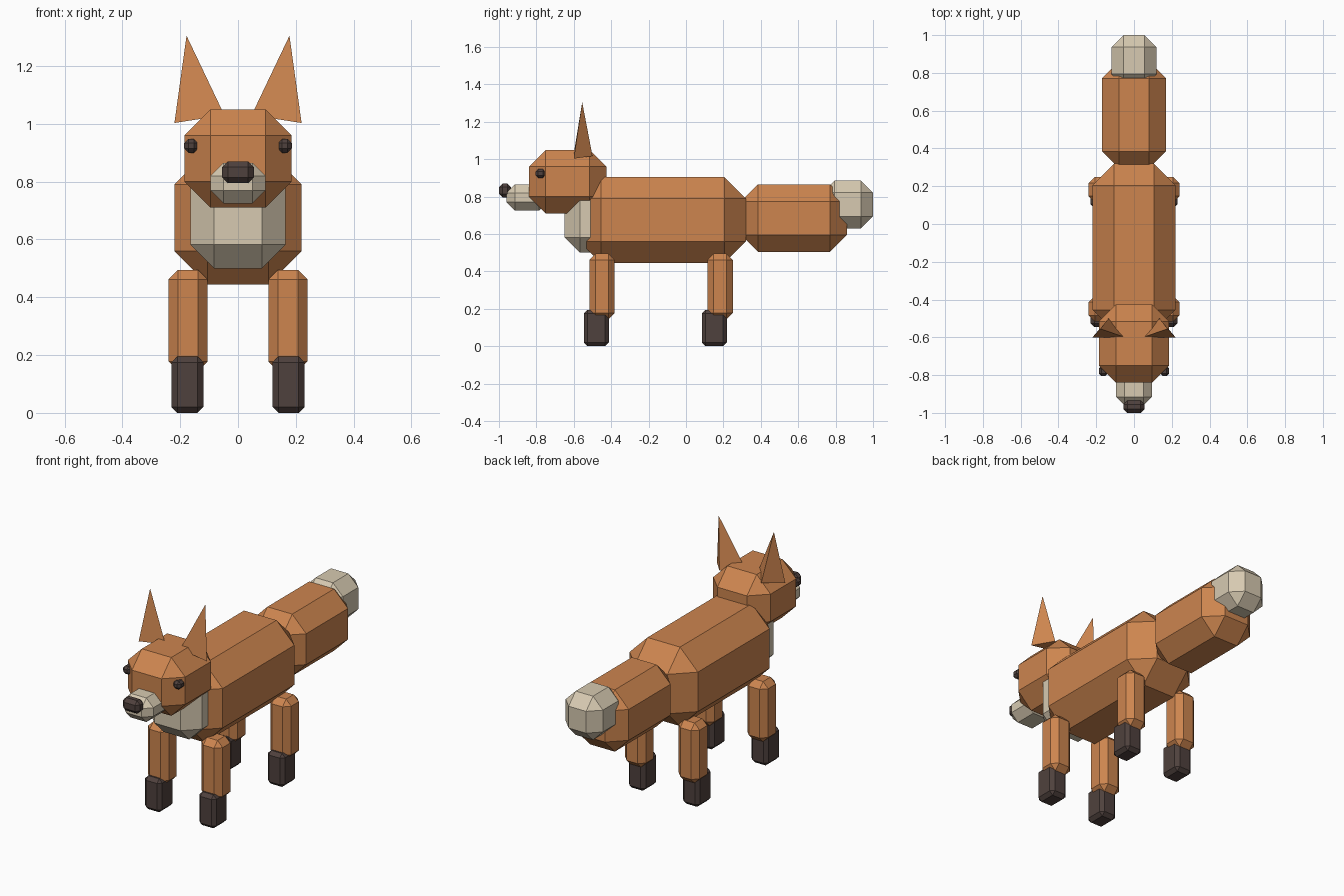
import bpy
import bmesh
from mathutils import Vector

default = bpy.data.objects.get("Cube")
if default:
    bpy.data.objects.remove(default, do_unlink=True)


def material(name, rgb):
    m = bpy.data.materials.new(name)
    m.use_nodes = True
    m.diffuse_color = (*rgb, 1)
    m.node_tree.nodes["Principled BSDF"].inputs["Base Color"].default_value = (*rgb, 1)
    return m


ORANGE = material("orange fur", (0.61, 0.235, 0.078))
CREAM = material("cream fur", (0.68, 0.59, 0.44))
DARK = material("dark brown", (0.078, 0.053, 0.047))


def finish(bm, name, mat):
    bmesh.ops.recalc_face_normals(bm, faces=bm.faces)
    mesh = bpy.data.meshes.new(name)
    bm.to_mesh(mesh)
    bm.free()
    mesh.materials.append(mat)
    obj = bpy.data.objects.new(name, mesh)
    bpy.context.collection.objects.link(obj)
    return obj


def block(name, mat, x, y, z, chamfer):
    """Box spanning the given ranges with every edge chamfered."""
    bm = bmesh.new()
    bmesh.ops.create_cube(bm, size=1)
    for v in bm.verts:
        v.co = Vector([lo + (c + 0.5) * (hi - lo) for c, (lo, hi) in zip(v.co, (x, y, z))])
    bmesh.ops.bevel(bm, geom=bm.edges[:], offset=chamfer, offset_type='OFFSET',
                    segments=1, profile=0.5, affect='EDGES')
    return finish(bm, name, mat)


def pair(name, mat, x, y, z, chamfer):
    """The same block on the left (+x) and on the right."""
    block("left_" + name, mat, x, y, z, chamfer)
    block("right_" + name, mat, (-x[1], -x[0]), y, z, chamfer)


def ear(name, side):
    """Three-sided spike leaning outward."""
    bm = bmesh.new()
    corners = ((0.22, -0.6, 1.003), (0.047, -0.6, 1.03), (0.135, -0.5, 1.017), (0.178, -0.555, 1.305))
    v = [bm.verts.new((side * x, y, z)) for x, y, z in corners]
    bm.faces.new(v[:3])
    for i in range(3):
        bm.faces.new((v[i], v[(i + 1) % 3], v[3]))
    finish(bm, name, ORANGE)


# Torso and chest
block("body", ORANGE, (-0.22, 0.22), (-0.57, 0.32), (0.445, 0.905), 0.115)
block("chest", CREAM, (-0.165, 0.165), (-0.65, -0.35), (0.5, 0.88), 0.082)

# Head
block("head", ORANGE, (-0.185, 0.185), (-0.84, -0.425), (0.71, 1.05), 0.09)
block("snout", CREAM, (-0.095, 0.095), (-0.96, -0.74), (0.725, 0.865), 0.045)
block("nose", DARK, (-0.055, 0.055), (-1.0, -0.935), (0.795, 0.87), 0.02)
pair("eye", DARK, (0.138, 0.186), (-0.805, -0.75), (0.9, 0.947), 0.014)
ear("left_ear", 1)
ear("right_ear", -1)

# Tail
block("tail", ORANGE, (-0.17, 0.17), (0.295, 0.86), (0.505, 0.865), 0.09)
block("tail_tip", CREAM, (-0.12, 0.12), (0.73, 1.0), (0.63, 0.885), 0.064)

# Legs and paws
for place, y in (("front", -0.449), ("back", 0.182)):
    pair(place + "_leg", ORANGE, (0.105, 0.24), (y - 0.068, y + 0.068), (0.145, 0.495), 0.033)
    pair(place + "_paw", DARK, (0.12, 0.23), (y - 0.097, y + 0.036), (0.0, 0.195), 0.02)
